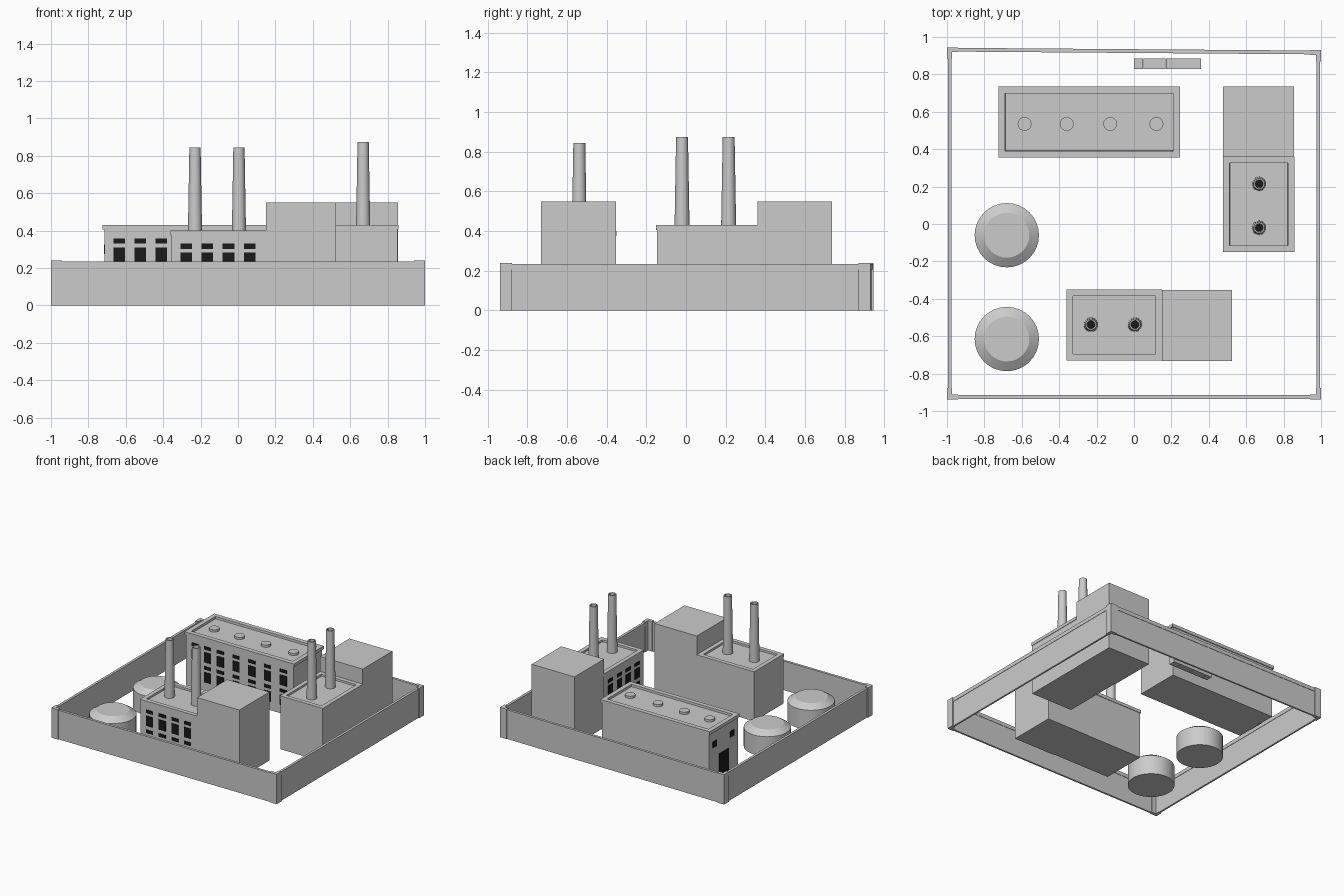
import bpy, bmesh, math
from mathutils import Matrix, Vector

if "Cube" in bpy.data.objects:
    bpy.data.objects.remove(bpy.data.objects["Cube"])

black = bpy.data.materials.new("dark_opening")
black.diffuse_color = (0.01, 0.01, 0.01, 1)
black.use_nodes = True
black.node_tree.nodes["Principled BSDF"].inputs["Base Color"].default_value = black.diffuse_color


def finish(name, bm, mat=None):
    bmesh.ops.recalc_face_normals(bm, faces=bm.faces)
    me = bpy.data.meshes.new(name)
    bm.to_mesh(me)
    bm.free()
    ob = bpy.data.objects.new(name, me)
    bpy.context.collection.objects.link(ob)
    if mat:
        me.materials.append(mat)
    return ob


def box(name, x, y, z, mat=None, recess=None):
    """Box from (min, max) ranges; recess = (border, depth) sinks the top."""
    bm = bmesh.new()
    size = [b - a for a, b in (x, y, z)]
    mid = [(a + b) / 2 for a, b in (x, y, z)]
    bmesh.ops.create_cube(bm, size=1, matrix=Matrix.Translation(mid) @ Matrix.Diagonal((*size, 1)))
    if recess:
        bm.faces.ensure_lookup_table()
        top = max(bm.faces, key=lambda f: f.calc_center_median().z)
        for t in (recess[0], 0.001):
            bmesh.ops.inset_region(bm, faces=[top], thickness=t, use_even_offset=True)
        bmesh.ops.translate(bm, verts=top.verts, vec=(0, 0, -recess[1]))
    return finish(name, bm, mat)


def lathe(name, profile, x, y, sides, smooth=True):
    """Spin (radius, z) points around a vertical axis."""
    bm = bmesh.new()
    rings = []
    for r, z in profile:
        rings.append([bm.verts.new((x + r * math.cos(2 * math.pi * i / sides),
                                    y + r * math.sin(2 * math.pi * i / sides), z))
                      for i in range(sides)])
    for a, b in zip(rings, rings[1:]):
        for i in range(sides):
            j = (i + 1) % sides
            bm.faces.new((a[i], a[j], b[j], b[i]))
    bm.faces.new(rings[0])
    bm.faces.new(rings[-1])
    ob = finish(name, bm)
    if smooth:
        bpy.ops.object.select_all(action='DESELECT')
        bpy.context.view_layer.objects.active = ob
        ob.select_set(True)
        bpy.ops.object.shade_smooth_by_angle(angle=math.radians(30))
    return ob


def wall(name, p, q, thick, z0, z1):
    """Straight upright slab between two ground points."""
    p, q = Vector(p), Vector(q)
    d = q - p
    ob = box(name, (-d.length / 2, d.length / 2), (-thick / 2, thick / 2), (z0, z1))
    ob.location = (*((p + q) / 2), 0)
    ob.rotation_euler.z = math.atan2(d.y, d.x)


# Perimeter wall with coping; the back run is slightly askew
corners = [(-0.985, -0.925), (0.985, -0.925), (0.985, 0.917), (-0.985, 0.932)]
for i, side in enumerate(("front", "right", "back", "left")):
    p, q = corners[i], corners[(i + 1) % 4]
    wall(f"{side}_wall", p, q, 0.014, 0, 0.205)
    wall(f"{side}_coping", p, q, 0.020, 0.205, 0.235)

# L-shaped corner posts
for i, (cx, cy) in enumerate(corners):
    sx, sy = math.copysign(1, cx), math.copysign(1, cy)
    ox, oy = sx * 1.0, cy + sy * 0.013
    box(f"corner_post_{i}_a", sorted((ox, ox - sx * 0.06)), sorted((oy, oy - sy * 0.026)), (0, 0.24))
    box(f"corner_post_{i}_b", sorted((ox, ox - sx * 0.026)), sorted((oy, oy - sy * 0.06)), (0, 0.24))


def window(name, along, face, top, swap):
    """Transom above a taller pane, on a -y face (or a -x face when swapped)."""
    for part, z in (("transom", (top - 0.027, top)), ("pane", (top - 0.13, top - 0.048))):
        u, v = (along - 0.031, along + 0.031), (face - 0.003, face + 0.01)
        box(f"{name}_{part}", *((v, u) if swap else (u, v)), z, black)


# Two boiler houses: low hall, tall block, windows and twin chimneys
def boiler_house(name, u0, v0, h, swap):
    def put(part, u, v, z, **kw):
        box(f"{name}_{part}", *((v, u) if swap else (u, v)), z, **kw)

    put("hall", (u0 + 0.004, u0 + 0.51), (v0 + 0.004, v0 + 0.376), (0, h - 0.025))
    put("hall_rim", (u0, u0 + 0.51), (v0, v0 + 0.38), (h - 0.025, h), recess=(0.034, 0.015))
    put("tall_block", (u0 + 0.51, u0 + 0.885), (v0 - 0.002, v0 + 0.378), (0, 0.55))
    for i in range(4):
        for row in range(2):
            window(f"{name}_window_{row}_{i}", u0 + 0.083 + 0.113 * i, v0 + 0.004,
                   h - 0.07 - 0.16 * row, swap)
    for i, du in enumerate((0.13, 0.365)):
        c = (u0 + du, v0 + 0.192)
        c = c[::-1] if swap else c
        t = h + 0.445
        lathe(f"{name}_chimney_{i}", [(0.038, h - 0.02), (0.030, t), (0.022, t), (0.022, t - 0.1)], *c, 20)
        flue = lathe(f"{name}_flue_{i}", [(0.0215, t - 0.03), (0.0215, t - 0.025)], *c, 20)
        flue.data.materials.append(black)


boiler_house("front_house", -0.36, -0.73, 0.40, False)
boiler_house("right_house", -0.15, 0.477, 0.43, True)

# Long workshop at the back
box("workshop_body", (-0.713, 0.238), (0.362, 0.728), (0, 0.405))
box("workshop_rim", (-0.725, 0.247), (0.355, 0.735), (0.405, 0.43), recess=(0.036, 0.018))
for i, x in enumerate((-0.585, -0.36, -0.127, 0.12)):
    lathe(f"roof_vent_{i}", [(0.037, 0.405), (0.037, 0.43)], x, 0.535, 20)
for i, x in enumerate((-0.635, -0.522, -0.41, -0.27, -0.13, 0.01, 0.15)):
    for row in range(2):
        window(f"workshop_window_{row}_{i}", x, 0.362, 0.358 - 0.16 * row, False)
box("workshop_door", (-0.716, -0.70), (0.475, 0.60), (0, 0.2), black)
for y in (0.435, 0.655):
    box("workshop_end_window", (-0.716, -0.70), (y - 0.025, y + 0.025), (0.275, 0.325), black)

# Storage tanks
for i, y in enumerate((-0.06, -0.615)):
    lathe(f"storage_tank_{i}", [(0.172, 0), (0.172, 0.155), (0.12, 0.19)], -0.68, y, 32)

# Row of crates by the back wall
edges = (0.0, 0.05, 0.17, 0.29, 0.36)
for i, (a, b) in enumerate(zip(edges, edges[1:])):
    box(f"crate_{i}", (a, b - 0.002), (0.83, 0.885), (0, 0.08))
